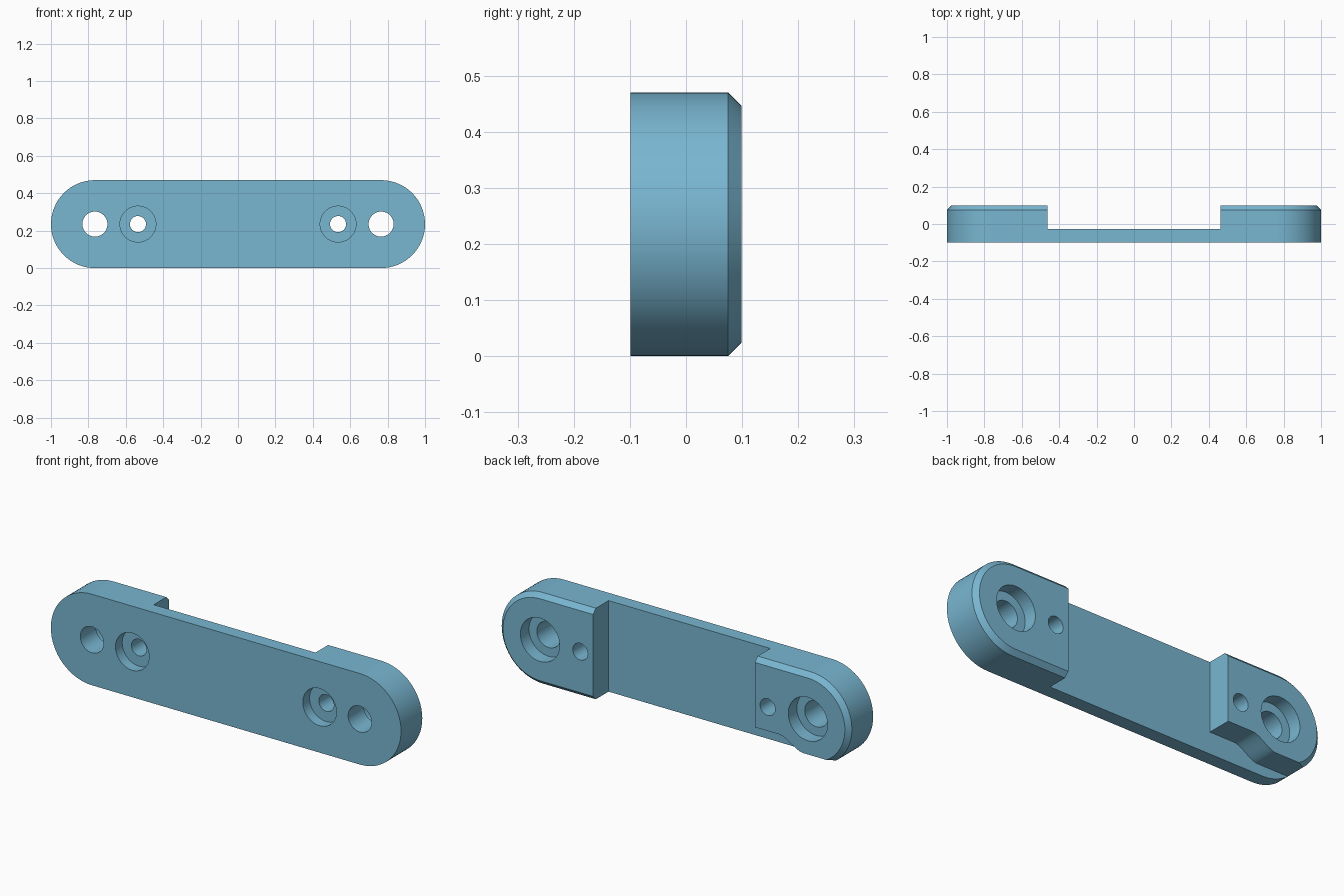
import bpy, bmesh, math

if "Cube" in bpy.data.objects:
    bpy.data.objects.remove(bpy.data.objects["Cube"])

R = 0.235            # end radius and half height
CX = 1.0 - R         # centre of each rounded end
FRONT, BACK = -0.0985, 0.0985
FLOOR = -0.028       # recess floor
CH = 0.0235          # back edge chamfer

blue = bpy.data.materials.new("steel blue")
blue.diffuse_color = (0.19, 0.47, 0.64, 1)
blue.use_nodes = True
blue.node_tree.nodes["Principled BSDF"].inputs["Base Color"].default_value = blue.diffuse_color


def stadium(r, n=32):
    """Rounded-end outline in x and z."""
    pts = []
    for side, start in ((1, -math.pi / 2), (-1, math.pi / 2)):
        for i in range(n + 1):
            a = start + math.pi * i / n
            pts.append((side * CX + r * math.cos(a), R + r * math.sin(a)))
    return pts


def circle(x, r, n=48):
    return [(x + r * math.cos(2 * math.pi * i / n),
             R + r * math.sin(2 * math.pi * i / n)) for i in range(n)]


def loft(name, layers):
    """Closed solid through (outline, y) layers."""
    bm = bmesh.new()
    rings = [[bm.verts.new((x, y, z)) for x, z in pts] for pts, y in layers]
    bm.faces.new(rings[0])
    bm.faces.new(rings[-1][::-1])
    for a, b in zip(rings, rings[1:]):
        for i in range(len(a)):
            j = (i + 1) % len(a)
            bm.faces.new((a[i], b[i], b[j], a[j]))
    bmesh.ops.recalc_face_normals(bm, faces=bm.faces)
    me = bpy.data.meshes.new(name)
    bm.to_mesh(me)
    bm.free()
    ob = bpy.data.objects.new(name, me)
    bpy.context.collection.objects.link(ob)
    me.materials.append(blue)
    return ob


# Bar with rounded ends and a chamfered back edge
bar = loft("mounting_bar", [(stadium(R), FRONT), (stadium(R), BACK - CH),
                            (stadium(R - CH), BACK)])

# Middle recess joined to a curved channel along the lower edge of one end
curve = []
for i in range(17):
    t = i / 16
    curve.append((-0.60 - 0.14 * t, 0.112 - 0.06 * t * t * (3 - 2 * t)))
recess = ([(0.462, -0.1), (0.462, 0.6), (-0.462, 0.6), (-0.462, 0.112)]
          + curve + [(-1.1, 0.052), (-1.1, -0.1)])
cutters = [loft("recess_cutter", [(recess, FLOOR), (recess, 0.3)])]

# Two stepped holes at each end: (x, radius, from y, to y)
for s in (-1, 1):
    for x, r, y0, y1 in ((0.765, 0.067, -0.3, 0.3),
                         (0.765, 0.112, BACK - 0.07, 0.3),
                         (0.535, 0.043, -0.3, 0.3),
                         (0.535, 0.096, -0.3, FRONT + 0.055)):
        c = circle(s * x, r)
        cutters.append(loft("hole_cutter", [(c, y0), (c, y1)]))

# Cut everything, then remove the cutters
bpy.context.view_layer.objects.active = bar
bar.select_set(True)
for cutter in cutters:
    cutter.hide_render = True
    mod = bar.modifiers.new("cut", 'BOOLEAN')
    mod.operation = 'DIFFERENCE'
    mod.solver = 'EXACT'
    mod.object = cutter
    bpy.ops.object.modifier_apply(modifier=mod.name)
    bpy.data.objects.remove(cutter)

bpy.ops.object.shade_smooth_by_angle(angle=math.radians(30))
